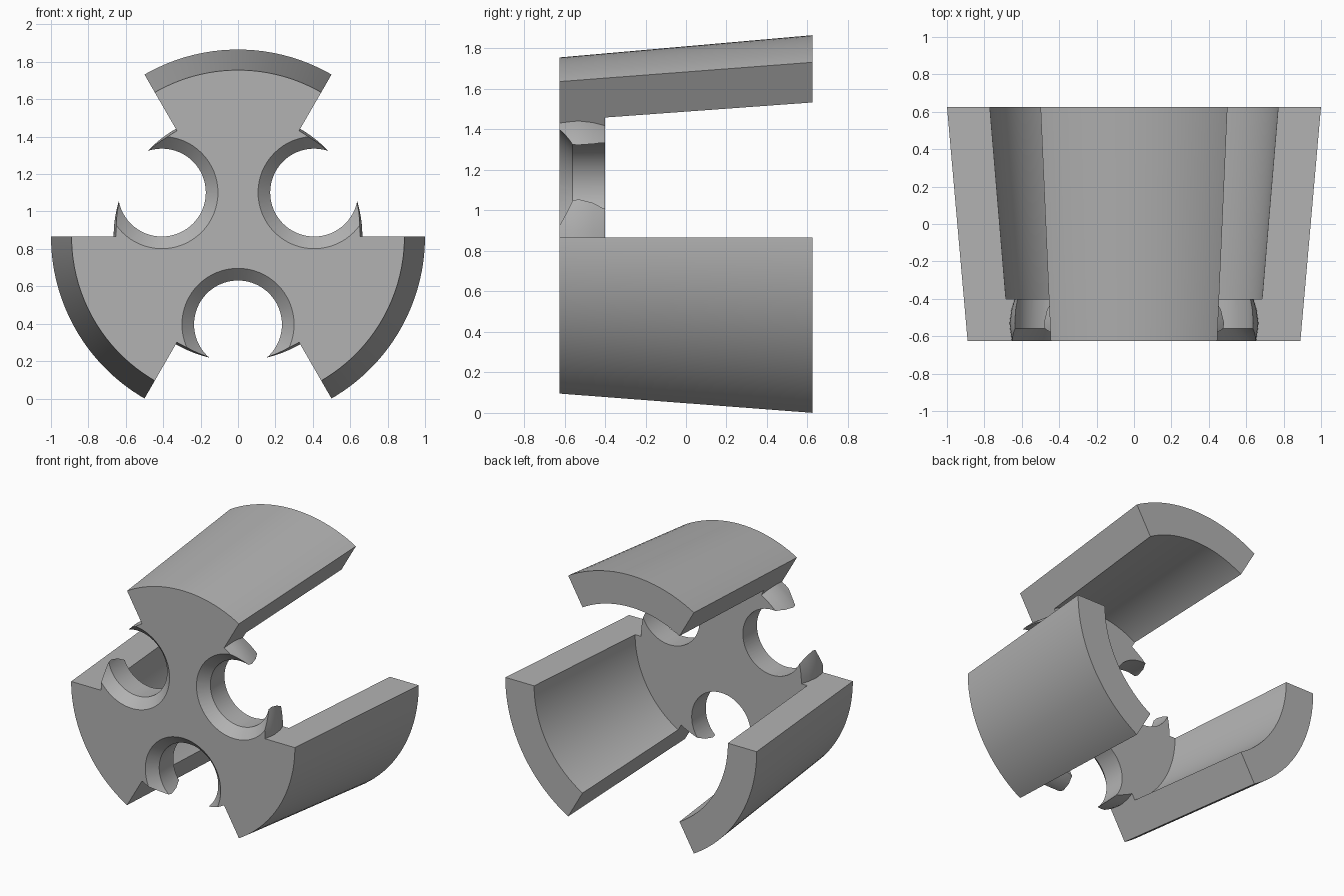
import bpy, bmesh
from math import radians, sin, cos, tau

cube = bpy.data.objects.get("Cube")
if cube:
    bpy.data.objects.remove(cube, do_unlink=True)

AXIS_Z = 0.866
FRONT, PLATE_BACK, BACK = -0.625, -0.4, 0.625

grey = bpy.data.materials.new("plain grey")
grey.use_nodes = True
COLOUR = (0.45, 0.45, 0.45, 1)
grey.diffuse_color = COLOUR
grey.node_tree.nodes["Principled BSDF"].inputs["Base Color"].default_value = COLOUR


def revolve(name, profile, cx=0.0, cz=AXIS_Z, start=0.0, sweep=tau, steps=120):
    """Turn a closed (radius, y) profile about an axis parallel to y."""
    full = sweep > tau - 0.001
    bm = bmesh.new()
    rings = []
    for i in range(steps if full else steps + 1):
        a = start + sweep * i / steps
        rings.append([bm.verts.new((cx + r * cos(a), y, cz + r * sin(a))) for r, y in profile])
    n = len(profile)
    for i in range(steps):
        p, q = rings[i], rings[(i + 1) % len(rings)]
        for j in range(n):
            k = (j + 1) % n
            if profile[j][0] + profile[k][0] > 0:
                bm.faces.new((p[j], p[k], q[k], q[j]))
    if not full:
        bm.faces.new(rings[0])
        bm.faces.new(rings[-1])
    bmesh.ops.remove_doubles(bm, verts=bm.verts[:], dist=1e-5)
    bmesh.ops.recalc_face_normals(bm, faces=bm.faces[:])
    mesh = bpy.data.meshes.new(name)
    bm.to_mesh(mesh)
    bm.free()
    mesh.materials.append(grey)
    ob = bpy.data.objects.new(name, mesh)
    bpy.context.collection.objects.link(ob)
    return ob


def cut(target, cutter):
    """Subtract the cutter from the target, then discard it."""
    cutter.hide_render = True
    mod = target.modifiers.new("cut", 'BOOLEAN')
    mod.operation = 'DIFFERENCE'
    mod.solver = 'EXACT'
    mod.object = cutter
    bpy.context.view_layer.objects.active = target
    bpy.ops.object.modifier_apply(modifier=mod.name)
    bpy.data.objects.remove(cutter, do_unlink=True)


# Tapered cup: thick conical wall closed by a front plate
body = revolve("slotted_cup", [
    (0, FRONT), (0.89, FRONT), (1, BACK), (0.771, BACK), (0.685, PLATE_BACK), (0, PLATE_BACK),
], start=radians(1.5))

# Slot cutter leaves a slightly bulged rim on the front plate
slot = [(0.64, -0.7), (0.653, FRONT), (0.661, -0.57), (0.665, -0.53), (0.656, -0.46),
        (0.638, PLATE_BACK), (0.6, -0.2), (0.6, 0.7), (1.2, 0.7), (1.2, -0.7)]
# Countersunk hole cutter
hole = [(0, -0.7), (0.375, -0.7), (0.235, -0.56), (0.235, -0.3), (0, -0.3)]

# Three slots, each with an open hole in the plate on its middle line
for turn in (0, 120, 240):
    cut(body, revolve("slot_cutter", slot, start=radians(turn), sweep=radians(60), steps=20))
    mid = radians(turn + 30)
    cut(body, revolve("hole_cutter", hole, 0.47 * cos(mid), AXIS_Z + 0.47 * sin(mid), steps=64))

# Smooth curved walls, sharp edges
bpy.ops.object.select_all(action='DESELECT')
body.select_set(True)
bpy.context.view_layer.objects.active = body
bpy.ops.object.shade_smooth_by_angle(angle=radians(25))
